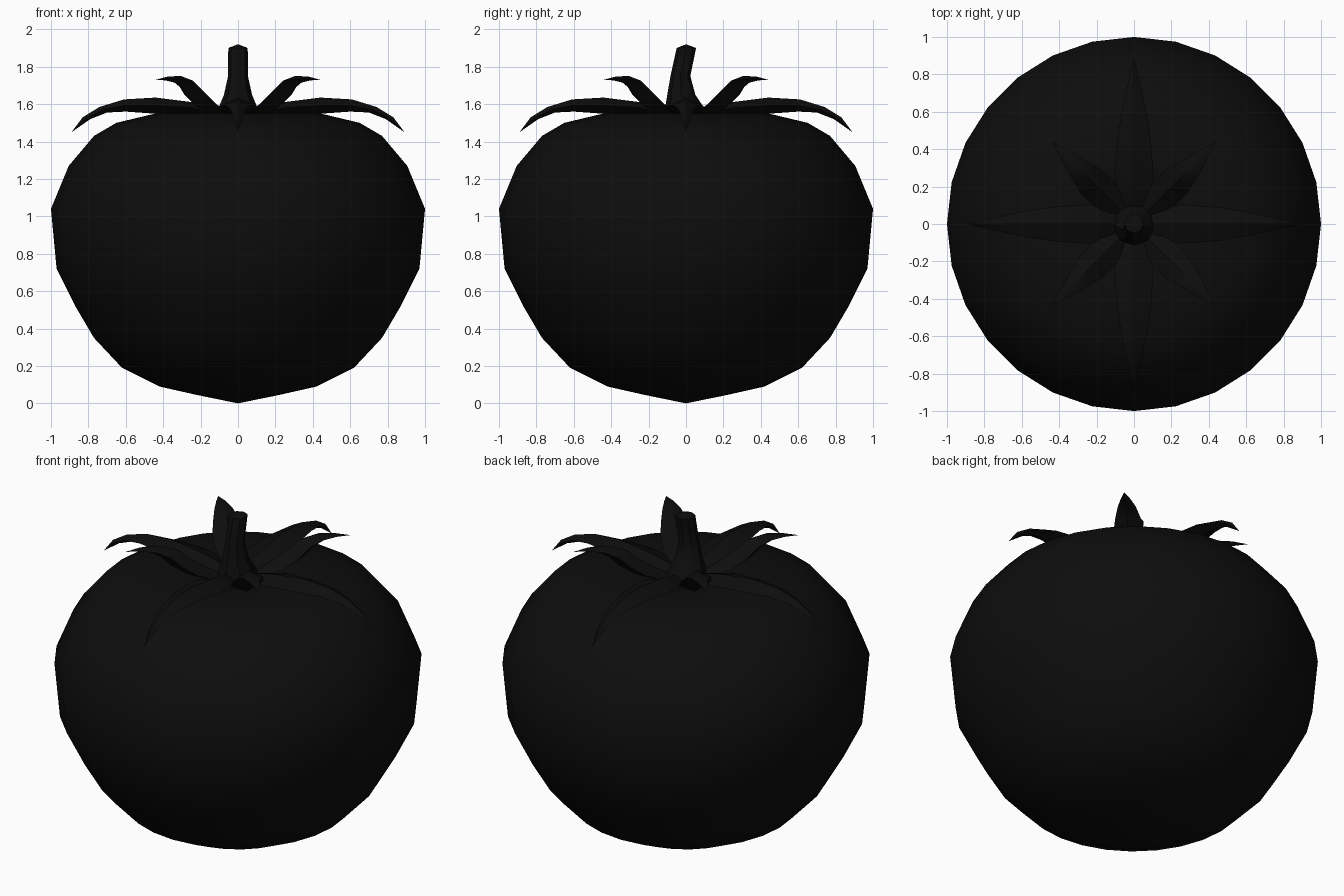
import bpy, bmesh
from math import sin, cos, pi, radians
from mathutils import Vector

if "Cube" in bpy.data.objects:
    bpy.data.objects.remove(bpy.data.objects["Cube"])

dark = bpy.data.materials.new("dark")
dark.diffuse_color = (0.004, 0.004, 0.004, 1)
dark.use_nodes = True
dark.node_tree.nodes["Principled BSDF"].inputs["Base Color"].default_value = dark.diffuse_color


def make(name, rings, closed_start=None, closed_end=None, angle=60):
    """Skin a list of equal-length vertex rings, with optional end apexes."""
    bm = bmesh.new()
    vs = [[bm.verts.new(p) for p in r] for r in rings]
    n = len(rings[0])
    for a, b in zip(vs, vs[1:]):
        for i in range(n):
            j = (i + 1) % n
            bm.faces.new((a[i], a[j], b[j], b[i]))
    for apex, ring in ((closed_start, vs[0]), (closed_end, vs[-1])):
        if apex is not None:
            c = bm.verts.new(apex)
            for i in range(n):
                bm.faces.new((ring[i], ring[(i + 1) % n], c))
    bmesh.ops.recalc_face_normals(bm, faces=bm.faces)
    me = bpy.data.meshes.new(name)
    bm.to_mesh(me)
    bm.free()
    ob = bpy.data.objects.new(name, me)
    bpy.context.collection.objects.link(ob)
    me.materials.append(dark)
    bpy.ops.object.select_all(action='DESELECT')
    bpy.context.view_layer.objects.active = ob
    ob.select_set(True)
    bpy.ops.object.shade_smooth_by_angle(angle=radians(angle))
    return ob


def circle(r, z, n, y=0, tilt=0):
    return [(r * cos(2 * pi * i / n), y + r * sin(2 * pi * i / n),
             z + tilt * sin(2 * pi * i / n)) for i in range(n)]


# Fruit body: lathed profile with a shallow dip at the top
profile = [(0.22, 0.045), (0.42, 0.09), (0.62, 0.19), (0.77, 0.35), (0.87, 0.52),
           (0.97, 0.72), (1.0, 1.04), (0.905, 1.27), (0.77, 1.43),
           (0.65, 1.5), (0.44, 1.55), (0.24, 1.55), (0.1, 1.51)]
make("fruit_body", [circle(r, z, 28) for r, z in profile],
     (0, 0, 0), (0, 0, 1.48))

# Stem: flared at the base, leaning back towards the tip
stem = [(0.13, 1.5, 0), (0.1, 1.59, -0.01), (0.075, 1.65, -0.025),
        (0.053, 1.75, -0.03), (0.052, 1.9, 0.002)]
make("stem", [circle(r, z, 8, y) for r, z, y in stem],
     (0, 0, 1.48), (0, 0, 1.92), 40)


def leaf(name, ang, sections, tip):
    """Sections: radius of ridge, ridge z, radius of keel, keel z, half width."""
    d = Vector((cos(ang), sin(ang), 0))
    s = Vector((-sin(ang), cos(ang), 0))
    up = Vector((0, 0, 1))
    rings = []
    for ru, zu, rl, zl, w in sections:
        top, low = d * ru + up * zu, d * rl + up * zl
        mid = (top + low) / 2
        rings.append([top, mid + s * w, low, mid - s * w])
    make(name, rings, d * 0.02 + up * 1.52, d * tip[0] + up * tip[1], 40)


long_leaf = [(0.10, 1.58, 0.12, 1.52, 0.06), (0.24, 1.61, 0.25, 1.55, 0.105),
             (0.44, 1.635, 0.46, 1.55, 0.09), (0.61, 1.625, 0.60, 1.56, 0.065),
             (0.74, 1.585, 0.70, 1.555, 0.04), (0.83, 1.53, 0.79, 1.52, 0.02)]
short_leaf = [(0.11, 1.57, 0.14, 1.52, 0.06), (0.20, 1.62, 0.28, 1.57, 0.085),
              (0.27, 1.67, 0.37, 1.63, 0.085), (0.34, 1.725, 0.42, 1.68, 0.07),
              (0.43, 1.75, 0.48, 1.715, 0.05), (0.53, 1.748, 0.55, 1.727, 0.025)]

# Leaf crown: four long drooping leaves alternating with four short raised ones
for k in range(4):
    leaf(f"long_leaf_{k}", k * pi / 2, long_leaf, (0.89, 1.45))
    leaf(f"short_leaf_{k}", k * pi / 2 + pi / 4, short_leaf, (0.62, 1.73))
